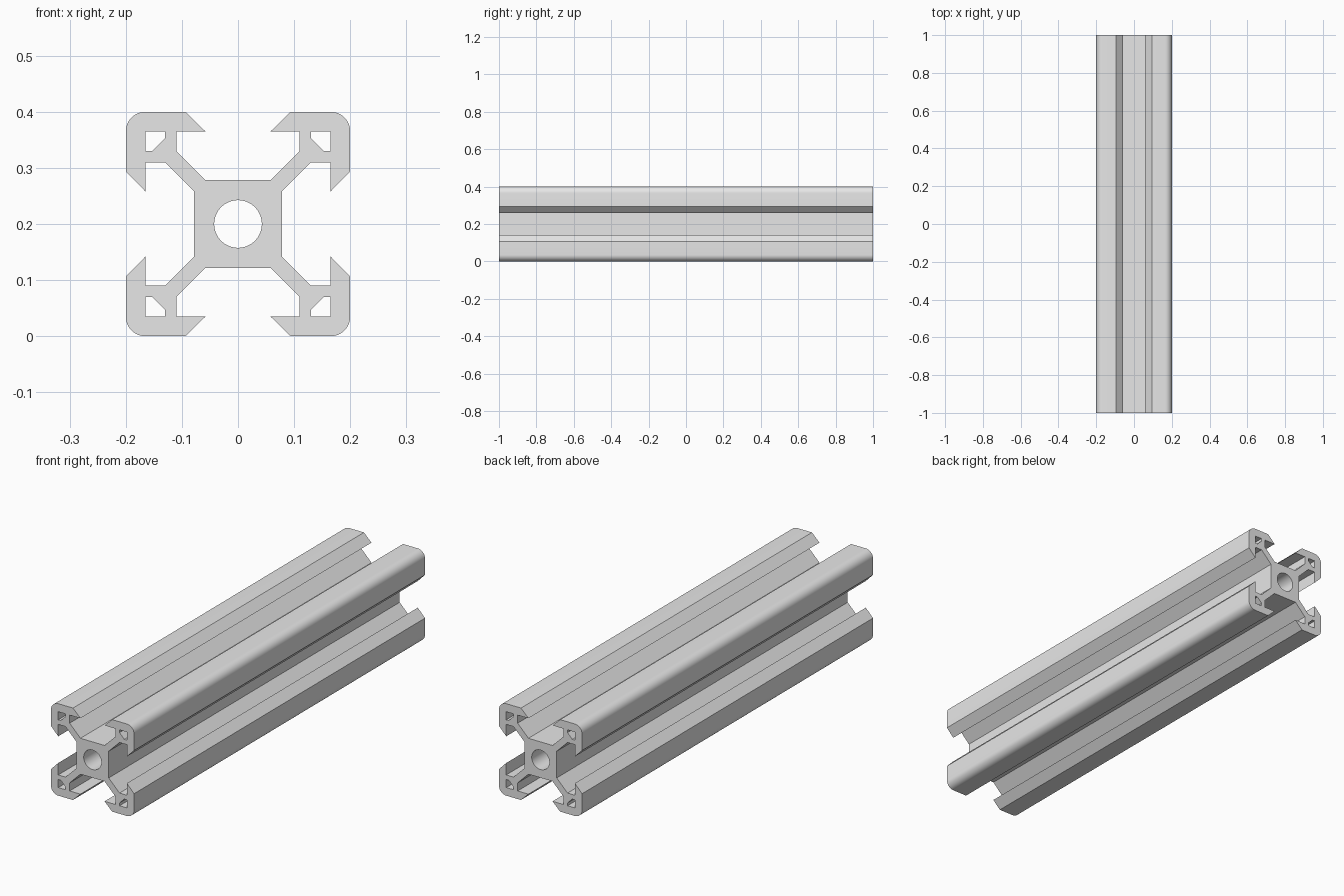
import bpy, bmesh, math

if "Cube" in bpy.data.objects:
    bpy.data.objects.remove(bpy.data.objects["Cube"])

HALF_LEN, CENTRE_Z = 1.0, 0.2


def quarter_turn(points, k):
    for _ in range(k):
        points = [(-z, x) for x, z in points]
    return points


def arc(cx, cz, r, a0, a1, n):
    return [(cx + r * math.cos(math.radians(a0 + (a1 - a0) * i / n)),
             cz + r * math.sin(math.radians(a0 + (a1 - a0) * i / n))) for i in range(n + 1)]


# One arm, lower half: core corner, web, pocket, slot lip; mirrored over the diagonal
side = [(.078, .058), (.130, .110), (.165, .110), (.165, .058), (.2, .094)]
arm = side + arc(.165, .165, .035, 0, 90, 10) + [(z, x) for x, z in reversed(side)]
# Small chamfered hollow in each corner
hollow = [(.130, .153), (.153, .130), (.165, .130), (.165, .165), (.130, .165)]

# Outline, centre bore and four corner hollows
loops = [sum((quarter_turn(arm, k) for k in range(4)), []),
         arc(0, 0, .0425, 0, 360, 48)[:-1]]
loops += [quarter_turn(hollow, k) for k in range(4)]

# Walls along the length, then filled end faces
bm = bmesh.new()
ends = ([], [])
for loop in loops:
    front = [bm.verts.new((x, -HALF_LEN, z + CENTRE_Z)) for x, z in loop]
    back = [bm.verts.new((x, HALF_LEN, z + CENTRE_Z)) for x, z in loop]
    n = len(loop)
    for i in range(n):
        j = (i + 1) % n
        bm.faces.new((front[i], front[j], back[j], back[i]))
        ends[0].append(bm.edges.get((front[i], front[j])))
        ends[1].append(bm.edges.get((back[i], back[j])))
for edges in ends:
    bmesh.ops.triangle_fill(bm, edges=edges, use_beauty=True)
bmesh.ops.recalc_face_normals(bm, faces=bm.faces[:])

mesh = bpy.data.meshes.new("slotted_rail")
bm.to_mesh(mesh)
bm.free()
rail = bpy.data.objects.new("slotted_rail", mesh)
bpy.context.collection.objects.link(rail)

# Plain grey metal
metal = bpy.data.materials.new("grey_metal")
metal.diffuse_color = (0.8, 0.8, 0.8, 1)
metal.use_nodes = True
metal.node_tree.nodes["Principled BSDF"].inputs["Base Color"].default_value = metal.diffuse_color
mesh.materials.append(metal)

bpy.context.view_layer.objects.active = rail
rail.select_set(True)
bpy.ops.object.shade_smooth_by_angle(angle=math.radians(30))
